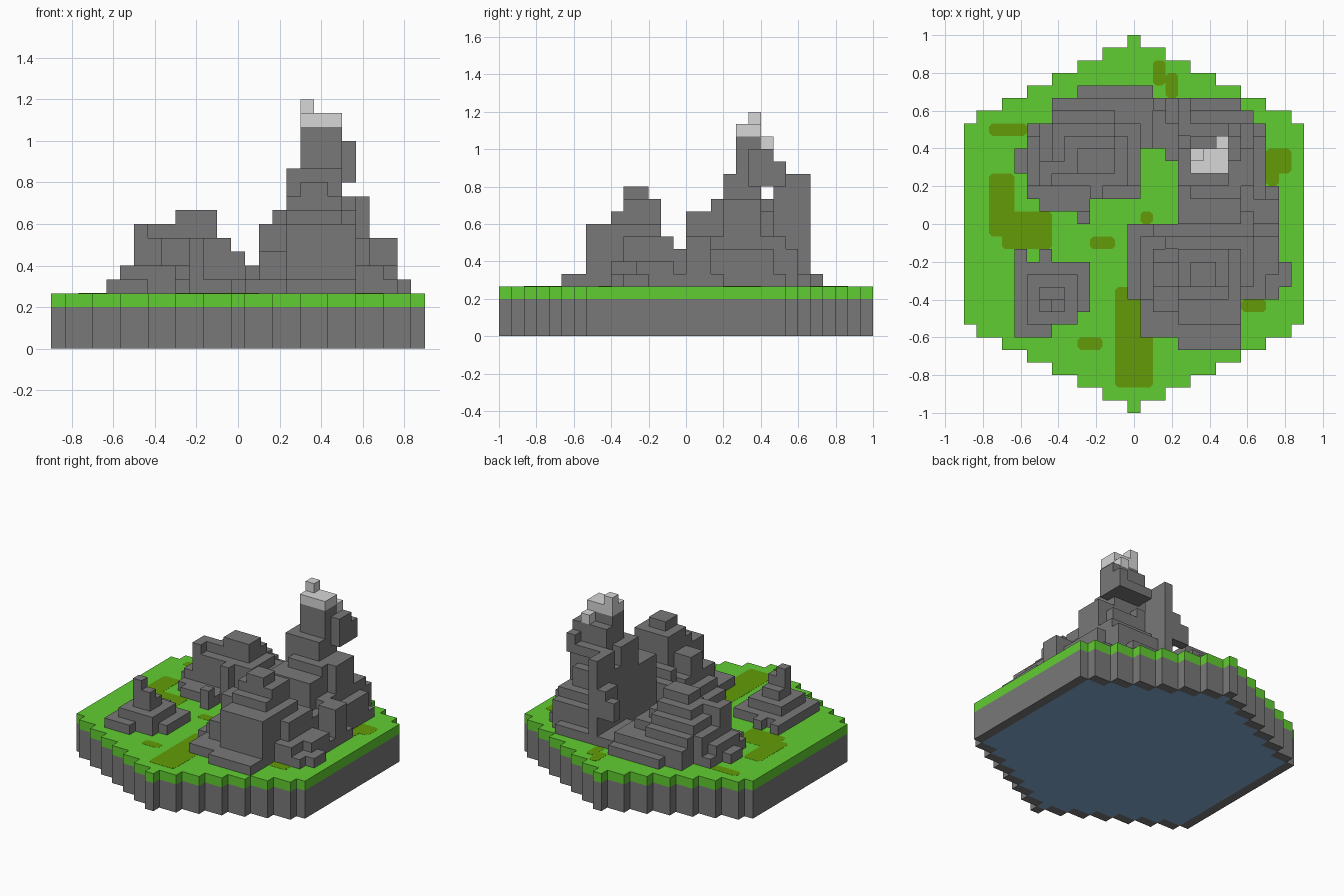
import bpy
import bmesh
from mathutils import Vector

UNIT = 2 / 30          # edge length of one block
HALF_COLUMNS = 13.5    # the tile is 27 blocks wide
GROUND = 4             # block layers up to the grass surface

if "Cube" in bpy.data.objects:
    bpy.data.objects.remove(bpy.data.objects["Cube"], do_unlink=True)


def make_material(name, red, green, blue):
    material = bpy.data.materials.new(name)
    material.use_nodes = True
    colour = (red, green, blue, 1)
    material.diffuse_color = colour
    material.node_tree.nodes["Principled BSDF"].inputs["Base Color"].default_value = colour
    return material


stone = make_material("stone grey", .19, .19, .19)
grass = make_material("grass green", .12, .61, .032)
soil = make_material("olive soil", .125, .33, .002)
snow = make_material("snow grey", .68, .68, .68)
water = make_material("underside blue", .23, .42, .68)


def to_world(column, row, layer):
    return Vector(((column - HALF_COLUMNS) * UNIT, row * UNIT, layer * UNIT))


def finish(name, bm, materials):
    mesh = bpy.data.meshes.new(name)
    bm.to_mesh(mesh)
    bm.free()
    for material in materials:
        mesh.materials.append(material)
    part = bpy.data.objects.new(name, mesh)
    bpy.context.collection.objects.link(part)
    return part


def fill(boxes, bottom=GROUND):
    """Turn (column, column, row, row, top[, bottom]) boxes into a set of blocks."""
    blocks = set()
    for left, right, front, back, top, *base in boxes:
        low = base[0] if base else bottom
        blocks |= {(i, j, k) for i in range(left, right)
                   for j in range(front, back) for k in range(low, top)}
    return blocks


def build_blocks(name, blocks, materials, pick=None):
    """Skin a set of blocks with only its exposed faces."""
    bm = bmesh.new()
    corners = {}

    def corner(point):
        if point not in corners:
            corners[point] = bm.verts.new(to_world(*point))
        return corners[point]

    for block in sorted(blocks):
        for axis in range(3):
            for side in (0, 1):
                neighbour = list(block)
                neighbour[axis] += 2 * side - 1
                if tuple(neighbour) in blocks:
                    continue
                u, v = (axis + 1) % 3, (axis + 2) % 3
                loop = []
                for a, b in ((0, 0), (1, 0), (1, 1), (0, 1)):
                    point = list(block)
                    point[axis] += side
                    point[u] += a
                    point[v] += b
                    loop.append(corner(tuple(point)))
                face = bm.faces.new(loop if side else loop[::-1])
                if pick:
                    face.material_index = pick(block, axis, side)
    return finish(name, bm, materials)


# Hexagonal tile: each row widens by two blocks per side until the straight edge
def row_span(row):
    step = 14 - row if row >= 0 else row + 15
    reach = min(2 * step, 13)
    return 13 - reach, 14 + reach


tile = {(i, j) for j in range(-15, 15) for i in range(*row_span(j))}
inner = {(i, j) for i, j in tile
         if {(i + 1, j), (i - 1, j), (i, j + 1), (i, j - 1)} <= tile}


def underside_colour(block, axis, side):
    return 1 if axis == 2 and side == 0 and block[:2] in inner else 0


build_blocks("stone_base", {(i, j, k) for i, j in tile for k in range(GROUND - 1)},
             [stone, water], underside_colour)
build_blocks("grass_layer", {(i, j, GROUND - 1) for i, j in tile}, [grass])

# Soil patches: thin plates with clipped corners
patches = [
    (2, 4, -1, 4), (3, 7, -2, 1), (2, 5, 7, 8), (10, 12, -2, -1),
    (14, 15, 0, 1), (12, 15, -13, -5), (9, 11, -10, -9), (22, 24, -7, -6),
    (24, 26, 4, 6), (24, 25, 3, 6), (15, 16, 11, 13), (16, 17, 10, 12),
]
bm = bmesh.new()
clip = .25
for left, right, front, back in patches:
    outline = [
        (left + clip, front), (right - clip, front), (right, front + clip), (right, back - clip),
        (right - clip, back), (left + clip, back), (left, back - clip), (left, front + clip),
    ]
    plate = bm.faces.new([bm.verts.new(to_world(x, y, GROUND)) for x, y in outline])
    raised = bmesh.ops.extrude_face_region(bm, geom=[plate])["geom"]
    bmesh.ops.translate(bm, vec=(0, 0, .001),
                        verts=[v for v in raised if isinstance(v, bmesh.types.BMVert)])
bmesh.ops.recalc_face_normals(bm, faces=bm.faces)
finish("soil_patches", bm, [soil])

# Broad ridge at the back right, highest towards its front
ridge = [
    (9, 15, 10, 11, 5), (7, 14, 2, 10, 5), (14, 16, 6, 10, 5), (5, 7, 2, 8, 5),
    (4, 5, 4, 6, 5), (6, 10, 1, 2, 5), (9, 10, 0, 1, 6), (5, 14, 3, 7, 6),
    (7, 15, 6, 10, 6), (6, 14, 3, 8, 7), (7, 12, 8, 9, 7), (10, 11, 2, 3, 8),
    (7, 13, 3, 7, 8), (7, 12, 7, 8, 8), (6, 12, 4, 5, 9), (6, 7, 3, 5, 9),
    (8, 12, 5, 7, 9), (9, 12, 4, 6, 10),
]

# Small mound at the front right
mound = [
    (4, 7, -9, -3, 5), (7, 9, -8, -3, 5), (9, 10, -7, -3, 5), (4, 5, -3, -2, 5),
    (6, 7, -3, -2, 5), (5, 9, -8, -4, 6), (6, 8, -7, -5, 7), (6, 8, -7, -6, 8),
    (6, 7, -7, -6, 9),
]

# Stepped hill at the front left
hill = [
    (17, 22, -10, -9, 5), (14, 22, -9, 0, 5), (13, 14, -6, 0, 5), (22, 25, -6, 0, 5),
    (25, 26, -5, -3, 5), (14, 24, -6, -1, 6), (15, 17, -7, -2, 7), (15, 17, -5, -3, 9),
    (17, 22, -8, -2, 9), (22, 23, -5, -1, 8), (23, 25, -4, -1, 6),
    (16, 23, -2, -1, 8), (15, 23, -1, 0, 7),
    (17, 21, -6, -2, 10), (17, 21, -5, -2, 11), (18, 20, -5, -3, 12),
]

# Tall peak at the back left; its summit and rear arm hang over the slope
peak = [
    (17, 25, 0, 3, 5), (17, 24, 3, 8, 5), (16, 23, 5, 9, 5), (16, 22, 9, 10, 5),
    (17, 24, 0, 7, 7), (23, 25, 0, 2, 8), (17, 23, 6, 9, 7),
    (17, 23, 1, 8, 8), (17, 22, 0, 7, 10), (17, 18, 6, 10, 11),
    (17, 23, 3, 6, 11), (18, 22, 2, 6, 11), (17, 19, 6, 7, 11), (17, 21, 3, 6, 13),
    (16, 17, 8, 10, 10, 7), (15, 16, 9, 10, 9, 7),
    (17, 18, 7, 10, 13), (18, 21, 7, 8, 13, 12), (21, 22, 7, 8, 14, 12),
    (18, 21, 4, 6, 16), (18, 21, 6, 7, 15, 12), (21, 22, 5, 7, 15, 12),
]

for name, boxes in (("back_ridge", ridge), ("small_mound", mound),
                    ("stepped_hill", hill), ("tall_peak", peak)):
    build_blocks(name, fill(boxes), [stone])

# Snow on the summit and its rear ledge
build_blocks("snow_cap", fill([(18, 21, 4, 6, 17), (18, 19, 5, 6, 18)], 16)
             | fill([(20, 21, 6, 7, 16)], 15), [snow])
